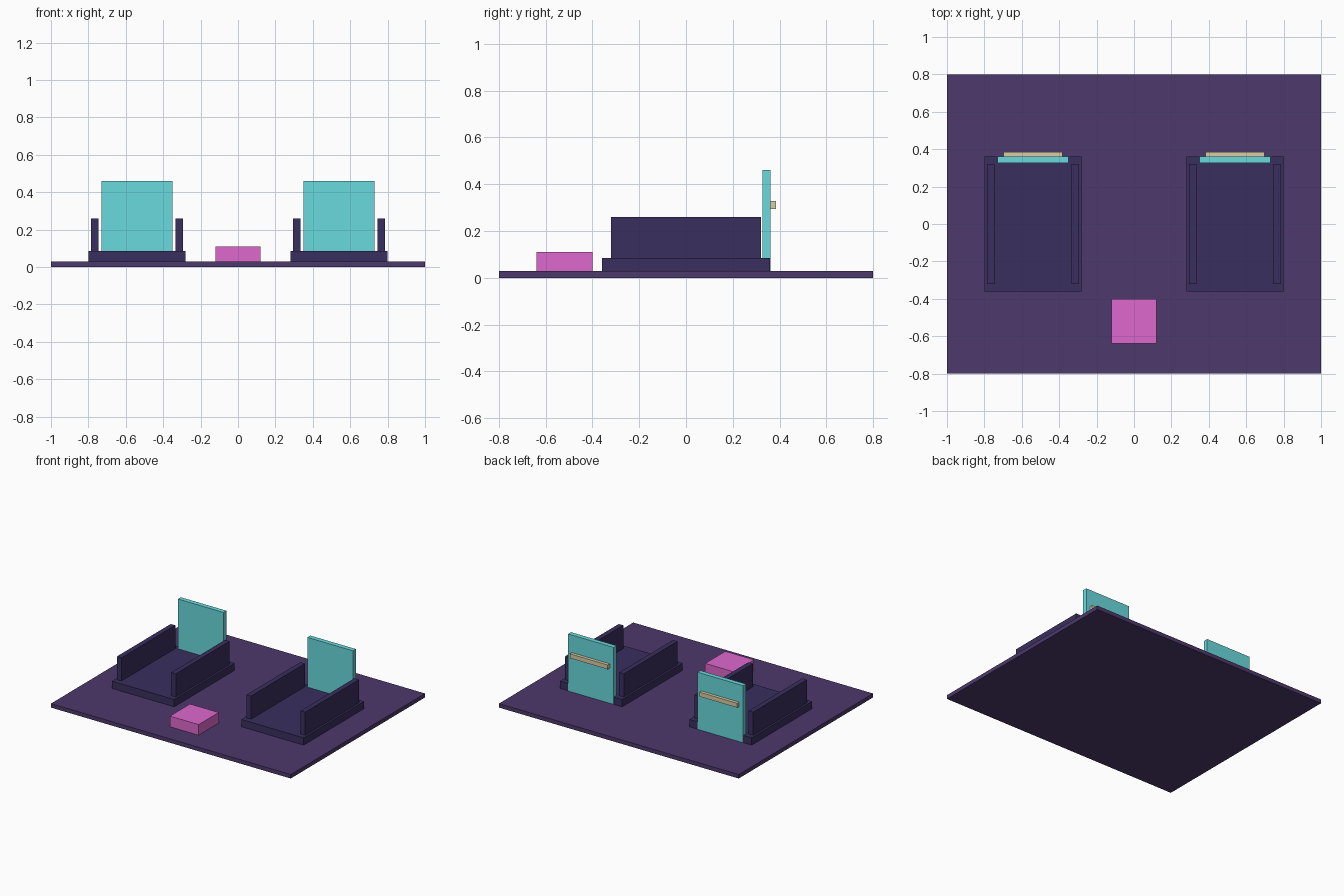
import bpy
import bmesh

if "Cube" in bpy.data.objects:
    bpy.data.objects.remove(bpy.data.objects["Cube"])


def material(name, rgb):
    mat = bpy.data.materials.new(name)
    mat.diffuse_color = (*rgb, 1.0)
    mat.use_nodes = True
    mat.node_tree.nodes["Principled BSDF"].inputs["Base Color"].default_value = mat.diffuse_color
    return mat


def box(name, x, y, z, mat):
    """Box spanning the (min, max) ranges on each axis."""
    spans = (x, y, z)
    bm = bmesh.new()
    bmesh.ops.create_cube(bm, size=1.0)
    bmesh.ops.scale(bm, vec=[b - a for a, b in spans], verts=bm.verts)
    mesh = bpy.data.meshes.new(name)
    bm.to_mesh(mesh)
    bm.free()
    mesh.materials.append(mat)
    obj = bpy.data.objects.new(name, mesh)
    obj.location = [(a + b) / 2 for a, b in spans]
    bpy.context.collection.objects.link(obj)
    return obj


def around(centre, width):
    return (centre - width / 2, centre + width / 2)


floor_mat = material("floor_purple", (0.075, 0.040, 0.147))
bay_mat = material("bay_indigo", (0.042, 0.028, 0.112))
panel_mat = material("panel_cyan", (0.144, 0.701, 0.730))
bar_mat = material("bar_cream", (0.69, 0.61, 0.38))
block_mat = material("block_pink", (0.73, 0.14, 0.61))

# Floor slab and small block at the front
box("floor_slab", (-1.0, 1.0), (-0.8, 0.8), (0.0, 0.03), floor_mat)
box("front_block", (-0.12, 0.12), (-0.64, -0.40), (0.02, 0.11), block_mat)

# Two identical bays, left and right
for side, cx in (("left", -0.54), ("right", 0.54)):
    box(f"{side}_bay_base", around(cx, 0.52), (-0.36, 0.36), (0.01, 0.085), bay_mat)
    # Side walls
    for wall, offset in (("left", -0.226), ("right", 0.226)):
        box(f"{side}_bay_{wall}_wall", around(cx + offset, 0.038),
            (-0.32, 0.32), (0.08, 0.26), bay_mat)
    # Back panel with a bar across its rear face
    box(f"{side}_back_panel", around(cx, 0.38), (0.327, 0.362), (0.03, 0.46), panel_mat)
    box(f"{side}_rear_bar", around(cx, 0.315), (0.355, 0.386), (0.295, 0.328), bar_mat)
